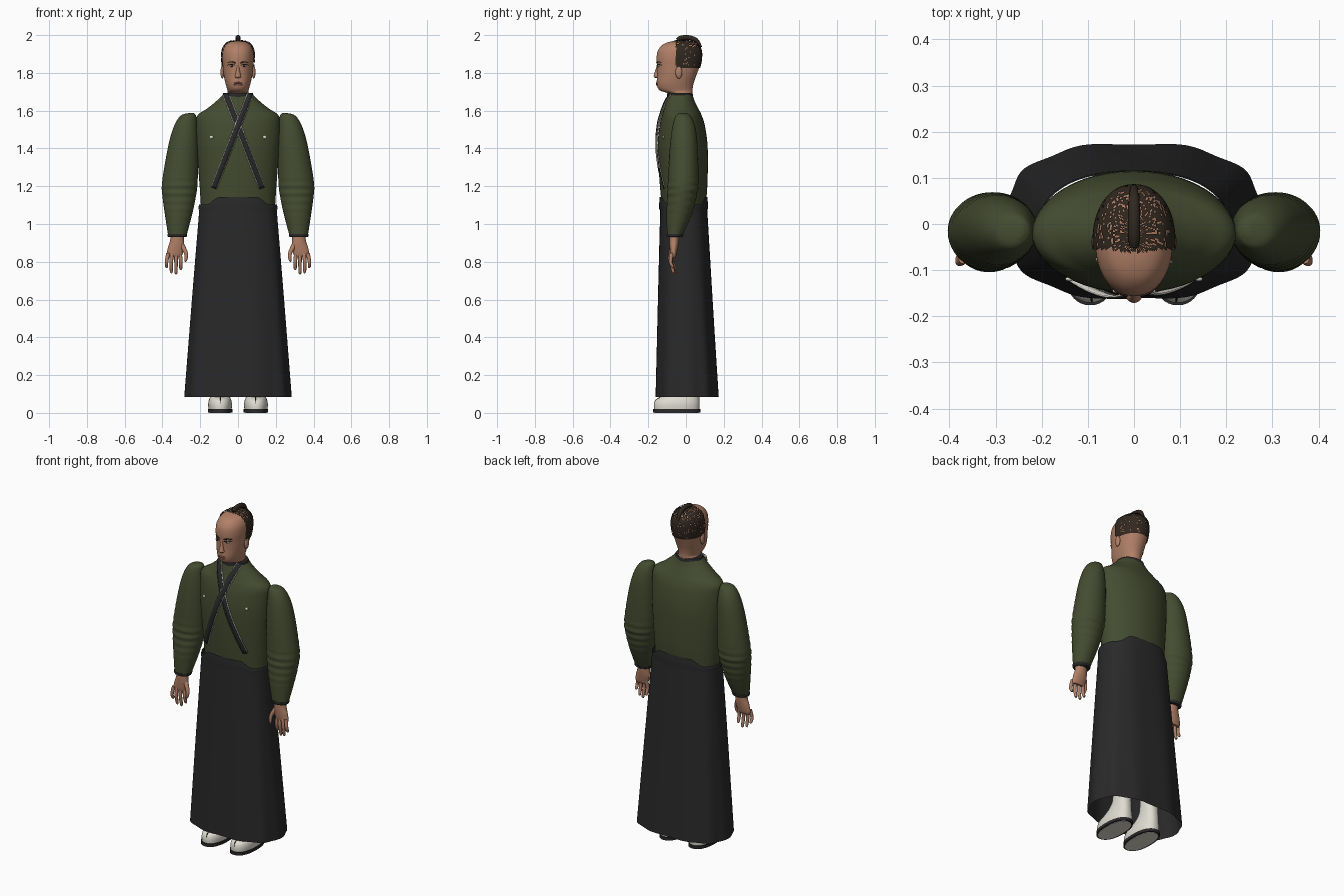
import bpy, bmesh, math, random
from mathutils import Matrix, Vector

random.seed(4)
if "Cube" in bpy.data.objects:
    bpy.data.objects.remove(bpy.data.objects["Cube"])

def material(name, r, g, b):
    m = bpy.data.materials.new(name)
    m.use_nodes = True
    m.diffuse_color = (r, g, b, 1)
    m.node_tree.nodes["Principled BSDF"].inputs["Base Color"].default_value = (r, g, b, 1)
    return m

GREEN = material("olive cloth", .058, .072, .030)
BLACK = material("charcoal cloth", .022, .022, .023)
SKIN = material("skin", .44, .215, .135)
HAIR = material("dark brown hair", .030, .021, .014)
WHITE = material("off white", .74, .72, .64)
LIPS = material("lips", .32, .13, .085)

def add_object(name, data, mat):
    data.materials.append(mat)
    ob = bpy.data.objects.new(name, data)
    bpy.context.collection.objects.link(ob)
    bpy.ops.object.select_all(action="DESELECT")
    ob.select_set(True)
    bpy.context.view_layer.objects.active = ob
    if ob.type == "CURVE":
        bpy.ops.object.convert(target="MESH")
    bpy.ops.object.shade_smooth_by_angle(angle=math.radians(50))
    return ob

def finish(name, bm, mat):
    bmesh.ops.recalc_face_normals(bm, faces=bm.faces)
    mesh = bpy.data.meshes.new(name)
    bm.to_mesh(mesh)
    bm.free()
    return add_object(name, mesh, mat)

def spline(rings, steps):
    """Catmull-Rom interpolation through the rows."""
    out = []
    for i in range(len(rings) - 1):
        p0, p3 = rings[max(i - 1, 0)], rings[min(i + 2, len(rings) - 1)]
        for t in (k / steps for k in range(steps)):
            out.append([b + .5 * t * (c - a + t * (2*a - 5*b + 4*c - d + t * (3*(b - c) + d - a)))
                        for a, b, c, d in zip(p0, rings[i], rings[i + 1], p3)])
    return out + [list(rings[-1])]

def loft(name, rings, mat, side=1, p=2, seg=48, steps=5, caps=True, warp=None, keep=None):
    """Skin rows of (z, x min, x max, y front, y back) with superellipse sections."""
    bm, rows = bmesh.new(), []
    for z, x0, x1, y0, y1 in spline(rings, steps):
        row = []
        for a in (math.tau * k / seg for k in range(seg)):
            u, v = (math.copysign(abs(w) ** (2 / p), w) for w in (math.cos(a), math.sin(a)))
            co = Vector((side * (x0 + x1) / 2 + (x1 - x0) / 2 * u, (y0 + y1) / 2 + (y1 - y0) / 2 * v, z))
            row.append(bm.verts.new(warp(co, a) if warp else co))
        rows.append(row)
    for low, high in zip(rows, rows[1:]):
        for k in range(seg):
            bm.faces.new((low[k - 1], low[k], high[k], high[k - 1]))
    if caps:
        bm.faces.new(rows[0])
        bm.faces.new(rows[-1])
    if keep:
        drop = [f for f in bm.faces if not keep(f.calc_center_median())]
        bmesh.ops.delete(bm, geom=drop, context="FACES")
    return finish(name, bm, mat)

def front(rings, x, z, p=2):
    """Front surface y of a lofted body at x, z."""
    _, x0, x1, y0, y1 = min(spline(rings, 30), key=lambda r: abs(r[0] - z))
    u = min(abs(2 * x / (x1 - x0)), .8)
    return (y0 + y1) / 2 - (y1 - y0) / 2 * (1 - u ** p) ** (1 / p)

def ball(name, loc, size, mat):
    bm = bmesh.new()
    bmesh.ops.create_uvsphere(bm, u_segments=20, v_segments=12, radius=1,
                              matrix=Matrix.Translation(loc) @ Matrix.Diagonal((*size, 1)))
    finish(name, bm, mat)

def tube(name, points, radii, mat):
    cu = bpy.data.curves.new(name, "CURVE")
    cu.dimensions = "3D"
    cu.bevel_depth, cu.bevel_resolution, cu.use_fill_caps = 1, 3, True
    dense = spline([(*q, r) for q, r in zip(points, radii)], 5)
    path = cu.splines.new("POLY")
    path.points.add(len(dense) - 1)
    for pt, (x, y, z, r) in zip(path.points, dense):
        pt.co, pt.radius = (x, y, z, 1), r
    add_object(name, cu, mat)

def sym(rows):
    return [(z, -w, w, y0, y1) for z, w, y0, y1 in rows]

# Jacket body and collar
TORSO = sym([(1.07, .195, -.125, .10), (1.2, .203, -.138, .113), (1.4, .218, -.15, .115),
             (1.52, .222, -.14, .10), (1.575, .214, -.127, .083), (1.61, .165, -.117, .066),
             (1.65, .115, -.106, .046), (1.685, .08, -.097, .035)])
loft("jacket_body", TORSO, GREEN)
loft("collar", sym([(1.67, .083, -.10, .038), (1.685, .081, -.10, .037), (1.693, .078, -.098, .034)]), BLACK)

# Pleated skirt and waistband
def pleat(co, a):
    f = 1 + .016 * (1.1 - co.z) * math.cos(10 * a)
    return Vector((co.x * f, co.y * f, co.z))

def band_wave(co, a):
    lift = max(0, min(1, (.17 - abs(co.x)) / .07))
    if co.z > 1.08:
        co.z += .04 * lift * lift * (3 - 2 * lift) * (co.z - 1.08) / .022
    return co

loft("skirt", sym([(.085, .28, -.163, .175), (.6, .242, -.15, .142), (1.1, .203, -.136, .111)]),
     BLACK, p=2.5, seg=96, steps=8, caps=False, warp=pleat)
loft("waistband", sym([(1.078, .209, -.142, .116), (1.09, .209, -.142, .116), (1.102, .206, -.139, .113)]),
     BLACK, p=2.3, seg=96, caps=False, warp=band_wave)

# Crossed straps with pale piping
def strap(name, side, width, lift, mat):
    start, end = Vector((side * .066, 1.69)), Vector((-side * .128, 1.19))
    d = (end - start).normalized()
    across = Vector((-d.y, d.x)) * width / 2
    bm, rows = bmesh.new(), []
    for c in (start.lerp(end, i / 30) for i in range(31)):
        y = front(TORSO, c.x, c.y) - lift
        rows.append([bm.verts.new((q.x, y, q.y)) for q in (c - across, c + across)])
    for a, b in zip(rows, rows[1:]):
        bm.faces.new((a[0], a[1], b[1], b[0]))
    solid = finish(name, bm, mat).modifiers.new("thickness", "SOLIDIFY")
    solid.thickness, solid.offset = .004, 0

for side, word, out in ((1, "left", .010), (-1, "right", .004)):
    strap(word + "_strap_piping", side, .036, out, WHITE)
    strap(word + "_strap", side, .029, out + .003, BLACK)

# Head with neck, nose and lips
HEAD = sym([(1.64, .058, -.085, .03), (1.69, .056, -.098, .034), (1.705, .055, -.135, .035),
            (1.722, .060, -.150, .036), (1.75, .068, -.155, .042), (1.79, .076, -.153, .056),
            (1.835, .081, -.154, .072), (1.88, .084, -.156, .079), (1.92, .080, -.148, .076),
            (1.95, .064, -.122, .058), (1.965, .040, -.085, .032), (1.970, .008, -.045, -.005)])
loft("head", HEAD, SKIN, p=2.15)
loft("nose", sym([(1.772, .008, -.160, -.14), (1.778, .017, -.170, -.14), (1.79, .014, -.170, -.14),
                  (1.82, .008, -.160, -.14), (1.845, .007, -.154, -.14)]), SKIN, seg=20)
for z, h in ((1.746, .005), (1.738, .006)):
    ball("lip", (0, front(HEAD, 0, z) + .001, z), (.023, .006, h), LIPS)

# Hair shell, thin over the crown, with a folded topknot
def hair_area(c):
    inside = c.y > -.062 + .11 * abs(c.x) and c.z > 1.823
    return inside and random.random() > (.22 if c.z > 1.94 else .04)

SCALP = [(z + .004, x0 - .006, x1 + .006, y0 - .006, y1 + .007) for z, x0, x1, y0, y1 in HEAD[5:]]
loft("hair", SCALP, HAIR, p=2.15, seg=110, steps=7, keep=hair_area)
tube("topknot", [(0, .078, 1.935), (0, .055, 1.972), (0, .015, 1.987), (0, -.025, 1.985), (0, -.048, 1.975)],
     [.008, .012, .013, .013, .010], HAIR)

SLEEVE = [(1.588, .236, .258, -.03, .0), (1.572, .222, .305, -.055, .025), (1.51, .214, .342, -.073, .05),
          (1.4, .21, .372, -.086, .062), (1.22, .214, .402, -.097, .067), (1.14, .224, .399, -.10, .055),
          (1.05, .243, .387, -.104, .03), (.94, .272, .37, -.10, -.018)]
CUFF = [(.93, .274, .368, -.10, -.02), (.937, .27, .373, -.103, -.015), (.946, .269, .373, -.103, -.014)]
PALM = [(.96, .288, .355, -.088, -.035), (.91, .286, .36, -.088, -.038), (.875, .284, .371, -.086, -.043),
        (.84, .294, .378, -.082, -.05), (.822, .302, .374, -.076, -.056)]
FOOT = [(.018, .034, .156, -.170, .070), (.045, .032, .158, -.170, .072), (.068, .036, .154, -.160, .071),
        (.09, .044, .146, -.125, .07), (.13, .05, .14, -.065, .068), (.2, .052, .138, -.04, .065),
        (.45, .048, .142, -.05, .065)]

def folds(co, a):
    amount = max(0, 1 - abs(co.z - 1.2) / .2)
    return co + Vector((0, .003 * amount * math.sin(co.z * 150), 0))

for side, word in ((1, "left_"), (-1, "right_")):
    # Sleeve, cuff and hand
    loft(word + "sleeve", SLEEVE, GREEN, side, steps=10, warp=folds)
    loft(word + "cuff", CUFF, BLACK, side)
    loft(word + "palm", PALM, SKIN, side, seg=24)
    for i, tip in enumerate((.757, .737, .742, .768)):
        x, y, bend = .307 + .021 * i, -.064 - .004 * i, .004 * (i - 1)
        tube(word + "finger", [(side * x, y, .845), (side * (x + bend), y - .006, .80),
                               (side * (x + bend), y + .004, tip + .008), (side * (x + bend), y + .007, tip)],
             [.0105, .0095, .008, .004], SKIN)
    tube(word + "thumb", [(side * .296, -.068, .885), (side * .277, -.08, .85),
                          (side * .274, -.086, .82), (side * .279, -.088, .80)], [.014, .011, .009, .004], SKIN)
    # Sock and sandal
    loft(word + "sock", FOOT, WHITE, side, p=2.3)
    for part, z0, z1, e, mat in (("sandal", .002, .02, 0, BLACK), ("sandal_base", 0, .004, .009, WHITE)):
        loft(word + part, [(z, .03 + e, .16 - e, -.176 + e, .076 - e) for z in (z0, z1)], mat, side, p=2.3, steps=1)
    tube(word + "toe_split", [(side * .092, -.168, .05), (side * .092, -.160, .068), (side * .092, -.135, .085)],
         [.002] * 3, BLACK)
    # Jacket button, eye, brow and ear
    ball(word + "button", (side * .14, front(TORSO, .14, 1.46) - .001, 1.46), (.009, .005, .009), WHITE)
    y = front(HEAD, .033, 1.838, 2.15)
    ball(word + "eye", (side * .033, y + .001, 1.837), (.014, .005, .005), WHITE)
    ball(word + "iris", (side * .032, y - .003, 1.837), (.005, .003, .005), HAIR)
    for part, z, r in (("lash", 1.843, .002), ("brow", 1.856, .003)):
        tube(word + part, [(side * x, front(HEAD, x, z, 2.15) - .001, z + rise)
                           for x, rise in ((.014, -.003), (.035, .002), (.056, -.002))], [r, r, r / 2], HAIR)
    ball(word + "ear", (side * .083, -.038, 1.803), (.010, .018, .033), SKIN)
